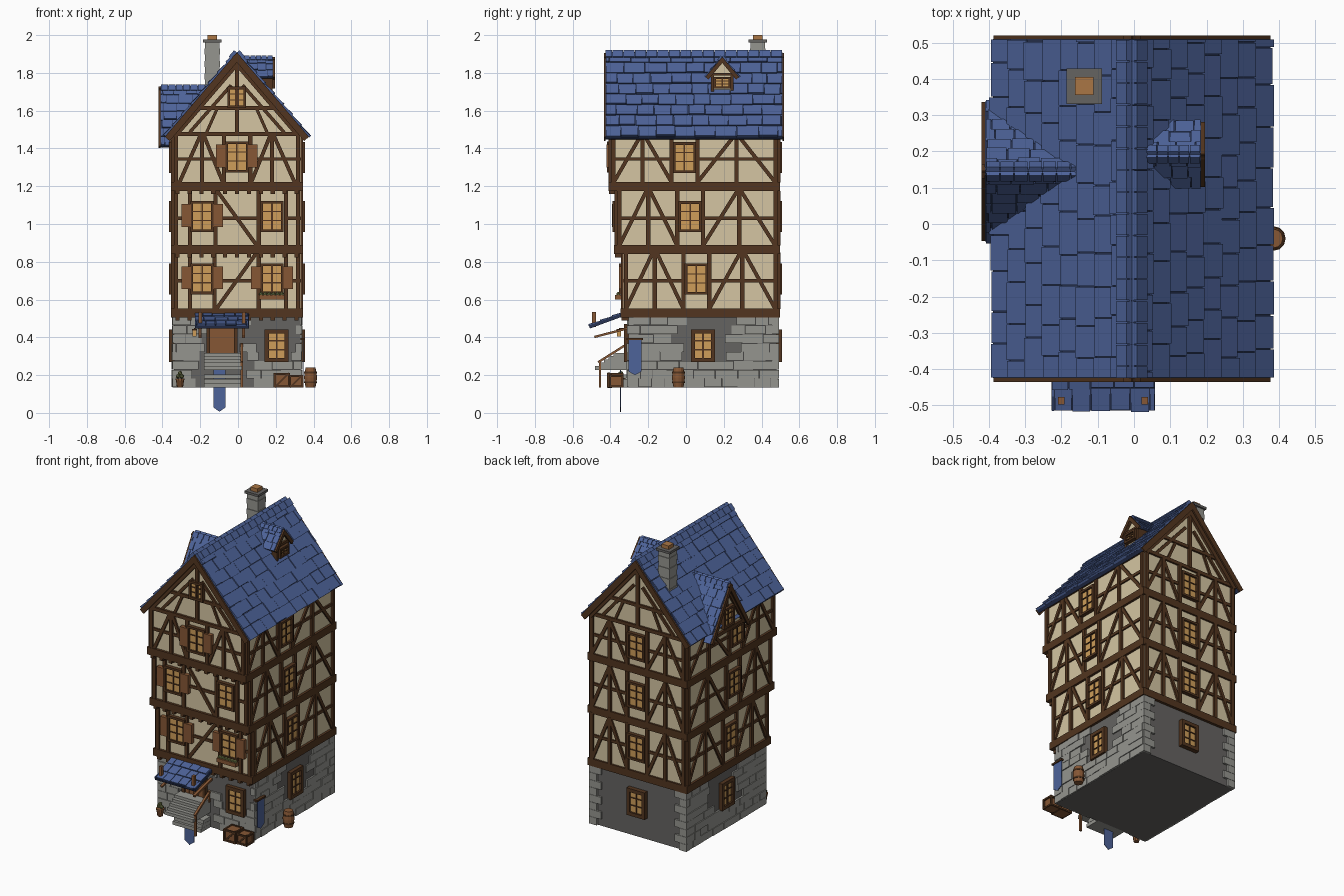
import bpy, bmesh, math, random
from mathutils import Matrix, Vector

if "Cube" in bpy.data.objects:
    bpy.data.objects.remove(bpy.data.objects["Cube"])

random.seed(4)
X, Y, Z = Vector((1, 0, 0)), Vector((0, 1, 0)), Vector((0, 0, 1))
COLOURS = {
    "plaster": (0.66, 0.56, 0.36), "timber": (0.085, 0.036, 0.014), "stone": (0.30, 0.30, 0.275),
    "dark stone": (0.13, 0.125, 0.12), "slate": (0.075, 0.125, 0.32), "dark slate": (0.022, 0.034, 0.085),
    "amber glass": (0.62, 0.34, 0.10), "wood": (0.24, 0.095, 0.035), "clay": (0.40, 0.18, 0.06),
    "leaf": (0.16, 0.18, 0.06)}
MATS = {}
for n, c in COLOURS.items():
    MATS[n] = bpy.data.materials.new(n)
    MATS[n].diffuse_color = (*c, 1)
PARTS = {}


def part(name, mat):
    return PARTS.setdefault(name, (bmesh.new(), mat))[0]


def frame(o, a, b, c):
    return Matrix(((a.x, b.x, c.x, o[0]), (a.y, b.y, c.y, o[1]), (a.z, b.z, c.z, o[2]), (0, 0, 0, 1)))


WORLD = Matrix.Identity(4)


def prism(bm, M, pts, d0, d1):
    """Extrude a flat outline between two depths of a frame."""
    lo = [bm.verts.new(M @ Vector((u, v, d0))) for u, v in pts]
    hi = [bm.verts.new(M @ Vector((u, v, d1))) for u, v in pts]
    bm.faces.new(lo)
    bm.faces.new(hi)
    for i in range(len(pts)):
        j = (i + 1) % len(pts)
        bm.faces.new((lo[i], lo[j], hi[j], hi[i]))


def box(bm, M, a0, a1, b0, b1, c0, c1, lift=0):
    vs = [bm.verts.new(M @ Vector((a, b, c))) for c, l in ((c0, 0), (c1, lift))
          for a, b, c in ((a0, b0, c - l), (a1, b0, c - l), (a1, b1, c), (a0, b1, c))]
    for f in ((0, 1, 2, 3), (4, 5, 6, 7), (0, 1, 5, 4), (1, 2, 6, 5), (2, 3, 7, 6), (3, 0, 4, 7)):
        bm.faces.new([vs[i] for i in f])


def bar(bm, M, p, q, w, d0, d1):
    p, q = Vector(p), Vector(q)
    t = (q - p).normalized() * w / 2
    s = Vector((-t.y, t.x))
    prism(bm, M, [p + s, q + s, q - s, p - s], d0, d1)


def lathe(bm, o, profile, n=12):
    rings = [[bm.verts.new((o[0] + r * math.cos(k * math.tau / n), o[1] + r * math.sin(k * math.tau / n), o[2] + z))
              for k in range(n)] for r, z in profile]
    for a, b in zip(rings, rings[1:]):
        for k in range(n):
            bm.faces.new((a[k], a[k - 1], b[k - 1], b[k]))
    bm.faces.new(rings[0])
    bm.faces.new(rings[-1])


# wall frames: u along the wall, v up, d outward
XL, XR, YB, CX = -0.34, 0.33, 0.485, -0.006
def front(y): return frame((0, y, 0), X, Z, -Y)
RIGHT, LEFT = frame((XR, 0, 0), Y, Z, X), frame((XL, 0, 0), Y, Z, -X)
BACK = frame((0, YB, 0), X, Z, Y)


def window(M, u, z, w=0.11, h=0.15, shutters="", rim=0.014):
    fr, gl = part("window_frames", "timber"), part("window_panes", "amber glass")
    a, b, c, d = u - w / 2, u + w / 2, z - h / 2, z + h / 2
    box(gl, M, a, b, c, d, -0.01, 0.012)
    for e in (a, b):
        box(fr, M, e - rim / 2, e + rim / 2, c - rim / 2, d + rim / 2, -0.01, 0.024)
    for e in (c, d):
        box(fr, M, a, b, e - rim / 2, e + rim / 2, -0.01, 0.024)
    box(fr, M, u - 0.004, u + 0.004, c, d, 0, 0.018)
    for k in (0.36, 0.68):
        box(fr, M, a, b, c + h * k - 0.003, c + h * k + 0.003, 0, 0.017)
    for s, e in (("L", a - 0.055), ("R", b + 0.005)):
        if s in shutters:
            box(part("shutters", "wood"), M, e, e + 0.05, c + 0.02, d - 0.01, 0.0, 0.026)


# stone base with laid blocks
BASE_Z, TOP_Z, BY = 0.135, 0.51, -0.305
box(part("base_core", "dark stone"), WORLD, XL, XR, BY, YB - 0.005, BASE_Z, TOP_Z)
def blocks(M, u0, u1, holes):
    rows, h = 8, (TOP_Z - BASE_Z) / 8
    for r in range(rows):
        u, z = u0 - random.uniform(0, 0.05), BASE_Z + r * h
        while u < u1:
            w = random.uniform(0.06, 0.12)
            a, b = max(u, u0), min(u + w, u1)
            u += w
            if b - a < 0.012 or any(a < q and b > p and z < t and z + h > s for p, q, s, t in holes):
                continue
            box(part("stone_blocks", "stone"), M, a + 0.001, b - 0.001, z + 0.001, z + h - 0.001, -0.01, random.uniform(0.006, 0.012))
FB = front(BY)
blocks(FB, XL - 0.008, XR + 0.008, [(0.11, 0.27, 0.29, 0.48), (-0.155, -0.015, 0.15, 0.47)])
for M in (RIGHT, LEFT):
    blocks(M, BY, YB, [(0.03, 0.20, 0.29, 0.48)])
    window(M, 0.09, 0.355, 0.105, 0.15, rim=0.022)
for r in range(8):
    w, z, h = (0.045, 0.075)[r % 2], BASE_Z + r * 0.0469, 0.0455
    for a, b in ((XL - 0.008, XL + w), (XR - w, XR + 0.008)):
        box(part("corner_stones", "stone"), BACK, a, b, z, z + h, -0.03, 0.008)
window(BACK, 0, 0.355, 0.105, 0.15, rim=0.022)
window(FB, 0.205, 0.355, 0.105, 0.15, rim=0.022)

# timbered storeys, each leaning further out over the front
T = part("timber_frame", "timber")
def timber(M, z0, z1, posts, braces, rails):
    zm = (z0 + z1) / 2
    for u in posts:
        box(T, M, u - 0.011, u + 0.011, z0, z1, -0.01, 0.014)
    for a, b in braces:
        bar(T, M, (a, z0), (b, z1), 0.02, -0.01, 0.011)
    for a, b in rails:
        box(T, M, a, b, zm - 0.009, zm + 0.009, -0.01, 0.009)

FLOORS = [(-0.33, 0.55, 0.85, 0.055), (-0.365, 0.885, 1.175, 0.022), (-0.395, 1.22, 1.468, -0.008)]
for y, z0, z1, uc in FLOORS:
    box(part("plaster_walls", "plaster"), WORLD, XL, XR, y, YB, z0 - 0.04, z1 + 0.02)
    box(T, WORLD, XL - 0.015, XR + 0.015, y - 0.016, YB + 0.012, z0 - 0.044, z0 + 0.003)
    for k in range(11):
        u = XL + 0.02 + k * 0.063
        box(T, WORLD, u - 0.011, u + 0.011, y - 0.012, y + 0.04, z0 - 0.062, z0 - 0.04)
    zw = z0 + (z1 - z0) * 0.53
    for M in (RIGHT, LEFT):
        a, b, c, d = y + 0.012, uc - 0.068, uc + 0.068, YB - 0.012
        m, n = (a + b) / 2, (c + d) / 2
        timber(M, z0, z1, (a, m, b, c, n, d), ((a, m - 0.01), (b, m + 0.01), (c, n - 0.01), (d, n + 0.01)), ((a, b), (c, d)))
        window(M, uc, zw)
    a, b, c, d = XL + 0.012, -0.07, 0.07, XR - 0.012
    m, n = (a + b) / 2, (c + d) / 2
    timber(BACK, z0, z1, (a, m, b, c, n, d), ((a, m), (b, m), (c, n), (d, n)), ((a, b), (c, d)))
    window(BACK, 0, zw)
box(T, WORLD, XL - 0.013, XR + 0.013, -0.409, YB + 0.012, 1.465, 1.487)
ends = (XL + 0.012, XR - 0.012)
F1, F2, F3 = (front(f[0]) for f in FLOORS)
timber(F1, 0.55, 0.85, ends + (-0.255, -0.125, 0.11, 0.255), ((-0.115, 0.1),), ((-0.125, 0.11), (XL, -0.25), (0.25, XR)))
timber(F2, 0.885, 1.175, ends + (-0.255, -0.12, 0.11, 0.255), ((0.1, -0.11),), ((-0.12, 0.11), (XL, -0.25), (0.25, XR)))
timber(F3, 1.22, 1.468, ends + (-0.19, -0.075, 0.065, 0.18),
       ((-0.31, -0.2), (-0.08, -0.18), (0.30, 0.19), (0.07, 0.17)), ((XL, -0.075), (0.065, XR)))
window(F1, -0.19, 0.71, shutters="LR")
window(F1, 0.18, 0.71, shutters="LR")
window(F2, -0.19, 1.04, shutters="LR")
window(F2, 0.18, 1.04)
window(F3, -0.006, 1.355, shutters="LR")

# tiled slopes: u along the ridge, v down the slope
def slope(M, a0, a1, L, rows, tw, cut=None, thick=0.02):
    h = L / rows
    for r in range(rows):
        s = a0 if cut is None else cut((M @ Vector((0, r * h, 0))).z)
        box(part("roof_boards", "dark slate"), M, s, a1, r * h, r * h + h, -thick, 0.003)
        u = s - random.uniform(0, tw * 0.7)
        while u < a1:
            w = tw * random.uniform(0.8, 1.2)
            a, b = max(u, s), min(u + w, a1)
            u += w
            if b - a > 0.008:
                box(part("roof_tiles", "slate"), M, a + 0.0015, b - 0.0015, r * h, r * h + h - 0.001 + random.uniform(-0.004, 0.004),
                    0, random.uniform(0.012, 0.017) * thick / 0.02, 0.007 * thick / 0.02)


def gable_roof(o, along, across, hw, rise, a0, a1, rows, tw, cut=None, thick=0.02):
    L = math.hypot(hw, rise)
    for s in (1, -1):
        M = frame(o, along, (across * s * hw - Z * rise) / L, (across * s * rise + Z * hw) / L)
        slope(M, a0, a1, L, rows, tw, cut, thick)
        for e in ((a1,) if cut else (a0 - 0.01, a1)):
            box(part("barge_boards", "timber"), M, e, e + 0.01, 0, L, -thick * 1.6, 0.002)
        s0, u = (cut(o[2]) if cut else a0), a1
        while u > s0:
            box(part("ridge_tiles", "slate"), M, max(u - tw * 0.6, s0), u - 0.003, -0.002, 0.042 * thick / 0.02, 0, 0.021 * thick / 0.02)
            u -= tw * 0.6

K = 0.445 / 0.38
gable_roof((CX, 0, 1.905), Y, X, 0.38, 0.445, -0.425, 0.51, 8, 0.1)
prism(part("gable_walls", "plaster"), F3, [(CX - 0.334, 1.475), (CX + 0.334, 1.475), (CX, 1.868)], -0.88, 0)
for M, back in ((F3, False), (BACK, True)):
    for s in (1, -1):
        bar(T, M, (CX + s * 0.335, 1.465), (CX, 1.855), 0.035, -0.01, 0.016)
        bar(T, M, (CX + s * 0.25, 1.485), (CX + s * 0.03, 1.735), 0.018, -0.01, 0.011)
        bar(T, M, (CX + s * 0.16, 1.485), (CX + s * 0.10, 1.62), 0.016, -0.01, 0.010)
    box(T, M, CX - 0.011, CX + 0.011, 1.48, 1.87, -0.01, 0.014)
    box(T, M, CX - 0.2, CX + 0.2, 1.604, 1.624, -0.01, 0.012)
window(F3, CX, 1.67, 0.085, 0.10)

# large left dormer
DY = 0.145
gable_roof((0, DY, 1.728), -X, Y, 0.19, 0.315, 0, 0.41, 7, 0.065, lambda z: min(0.36, (1.905 - z) / K - CX), 0.014)
DL = frame((-0.385, 0, 0), Y, Z, -X)
prism(part("left_dormer_wall", "plaster"), DL, [(DY - 0.165, 1.43), (DY + 0.165, 1.43), (DY, 1.70)], -0.2, 0)
for s in (1, -1):
    bar(T, DL, (DY + s * 0.17, 1.42), (DY, 1.695), 0.025, -0.02, 0.014)
box(T, DL, DY - 0.165, DY + 0.165, 1.42, 1.442, -0.05, 0.014)
box(T, DL, DY - 0.009, DY + 0.009, 1.58, 1.69, -0.01, 0.011)
window(DL, DY, 1.515, 0.09, 0.11)

# small right dormer
RY = 0.192
gable_roof((0, RY, 1.882), X, Y, 0.088, 0.105, 0, 0.185, 3, 0.05, lambda z: (1.905 - z) / K + CX, 0.012)
DR = frame((0.172, 0, 0), Y, Z, X)
prism(part("right_dormer_wall", "plaster"), DR,
      [(RY - 0.056, 1.69), (RY + 0.056, 1.69), (RY + 0.056, 1.80), (RY, 1.866), (RY - 0.056, 1.80)], -0.13, 0)
for s in (1, -1):
    bar(T, DR, (RY + s * 0.08, 1.775), (RY, 1.868), 0.014, -0.01, 0.01)
    box(T, DR, RY + s * 0.052 - 0.008, RY + s * 0.052 + 0.008, 1.69, 1.80, -0.1, 0.01)
box(T, DR, RY - 0.06, RY + 0.06, 1.785, 1.80, -0.01, 0.012)
window(DR, RY, 1.748, 0.08, 0.05, rim=0.012)

# chimney
cx, cy = -0.137, 0.38
for k in range(11):
    g = 0.038 + 0.003 * (k % 2)
    box(part("chimney", "stone"), WORLD, cx - g, cx + g, cy - g, cy + g, 1.60 + k * 0.033, 1.6325 + k * 0.033)
box(part("chimney_cap", "dark stone"), WORLD, cx - 0.049, cx + 0.049, cy - 0.049, cy + 0.049, 1.962, 1.977)
box(part("chimney_pot", "clay"), WORLD, cx - 0.025, cx + 0.025, cy - 0.025, cy + 0.025, 1.975, 2.0)

# door, porch and steps
box(part("door", "wood"), FB, -0.15, -0.02, 0.31, 0.455, -0.01, 0.012)
for k in range(4):
    box(part("door_planks", "wood"), FB, -0.146 + k * 0.031, -0.118 + k * 0.031, 0.315, 0.45, 0, 0.017)
for u in (-0.158, -0.012):
    box(T, FB, u - 0.01, u + 0.01, 0.31, 0.465, -0.01, 0.022)
box(T, FB, -0.168, -0.002, 0.45, 0.47, -0.01, 0.024)
d = Vector((0, -0.185, -0.068))
slope(frame((0, -0.328, 0.528), X, d.normalized(), Vector((0, -0.068, 0.185)).normalized()), -0.228, 0.058, d.length, 3, 0.055, thick=0.014)
SIDE = frame((0, 0, 0), Y, Z, X)
for x in (-0.2, 0.03):
    W = part("porch_brackets", "wood")
    box(W, WORLD, x - 0.009, x + 0.009, -0.497, -0.477, 0.455, 0.535)
    bar(W, SIDE, (-0.485, 0.402), (-0.31, 0.447), 0.012, x - 0.008, x + 0.008)
for k in range(5):
    box(part("steps", "stone"), WORLD, -0.18, 0.02, -0.385 - 0.024 * k, -0.30, 0.298 - 0.0175 * k, 0.318 - 0.0175 * k)
for k in range(3):
    box(part("lower_steps", "stone"), WORLD, -0.18, 0.02, -0.375 - 0.014 * (2 - k), -0.30, BASE_Z + 0.023 * k, BASE_Z + 0.022 + 0.023 * k)
R = part("handrail", "wood")
box(R, WORLD, 0.014, 0.026, -0.461, -0.449, BASE_Z, 0.275)
box(R, WORLD, 0.014, 0.026, -0.325, -0.313, 0.30, 0.37)
bar(R, SIDE, (-0.465, 0.268), (-0.31, 0.366), 0.012, 0.013, 0.027)

# hanging banners
B = part("banners", "slate")
prism(B, front(-0.345), [(-0.131, 0.24), (-0.131, 0.03), (-0.098, 0.006), (-0.065, 0.03), (-0.065, 0.24)], 0, 0.004)
prism(B, RIGHT, [(-0.305, 0.385), (-0.305, 0.22), (-0.27, 0.20), (-0.235, 0.22), (-0.235, 0.385)], 0.016, 0.02)
box(T, RIGHT, -0.315, -0.228, 0.385, 0.396, 0.0, 0.026)

# crates, barrel, flowers and lantern
for x, y, s in ((0.231, -0.375, 0.076), (0.309, -0.37, 0.066)):
    h = s / 2
    box(part("crates", "wood"), WORLD, x - h + 0.004, x + h - 0.004, y - h + 0.004, y + h - 0.004, BASE_Z, BASE_Z + s - 0.004)
    E = part("crate_edges", "timber")
    for i in (-1, 1):
        for j in (-1, 1):
            box(E, WORLD, x + i * h - 0.005, x + i * h + 0.005, y + j * h - 0.005, y + j * h + 0.005, BASE_Z, BASE_Z + s)
        for z in (BASE_Z, BASE_Z + s - 0.01):
            box(E, WORLD, x - h, x + h, y + i * h - 0.005, y + i * h + 0.005, z, z + 0.01)
            box(E, WORLD, x + i * h - 0.005, x + i * h + 0.005, y - h, y + h, z, z + 0.01)
    bar(E, front(y - h), (x - h, BASE_Z), (x + h, BASE_Z + s), 0.01, -0.01, 0.003)
lathe(part("barrel", "wood"), (0.384, -0.04, BASE_Z), [(0.026, 0), (0.032, 0.03), (0.034, 0.052), (0.032, 0.075), (0.026, 0.104)])
for z in (0.022, 0.074):
    lathe(part("barrel_hoops", "timber"), (0.384, -0.04, BASE_Z + z), [(0.0335, 0), (0.0335, 0.009)])
lathe(part("flower_pot", "wood"), (-0.307, -0.345, BASE_Z), [(0.016, 0), (0.022, 0.04), (0.025, 0.04), (0.025, 0.048)], 10)
box(part("flower_box", "wood"), F1, 0.11, 0.245, 0.60, 0.625, 0.012, 0.045)
L = part("plants", "leaf")
spots = [(-0.307 + dx, -0.345, 0.185 + dz) for dx, dz in ((-0.01, 0.01), (0.01, 0.008), (0, 0.025))]
for p in spots + [(0.122 + k * 0.022, -0.358, 0.628) for k in range(6)]:
    bmesh.ops.create_icosphere(L, subdivisions=1, radius=0.013, matrix=Matrix.Translation(p))
box(part("lantern", "amber glass"), WORLD, -0.24, -0.22, -0.365, -0.345, 0.405, 0.435)
box(T, WORLD, -0.244, -0.216, -0.369, -0.341, 0.435, 0.443)
box(T, WORLD, -0.234, -0.226, -0.355, -0.30, 0.443, 0.45)

for name, (bm, mat) in PARTS.items():
    bmesh.ops.recalc_face_normals(bm, faces=bm.faces)
    me = bpy.data.meshes.new(name)
    bm.to_mesh(me)
    bm.free()
    me.materials.append(MATS[mat])
    bpy.context.collection.objects.link(bpy.data.objects.new(name, me))

for m in bpy.data.materials:
    if m.users and not m.is_grease_pencil:
        m.use_nodes = True
        m.node_tree.nodes["Principled BSDF"].inputs["Base Color"].default_value = m.diffuse_color
